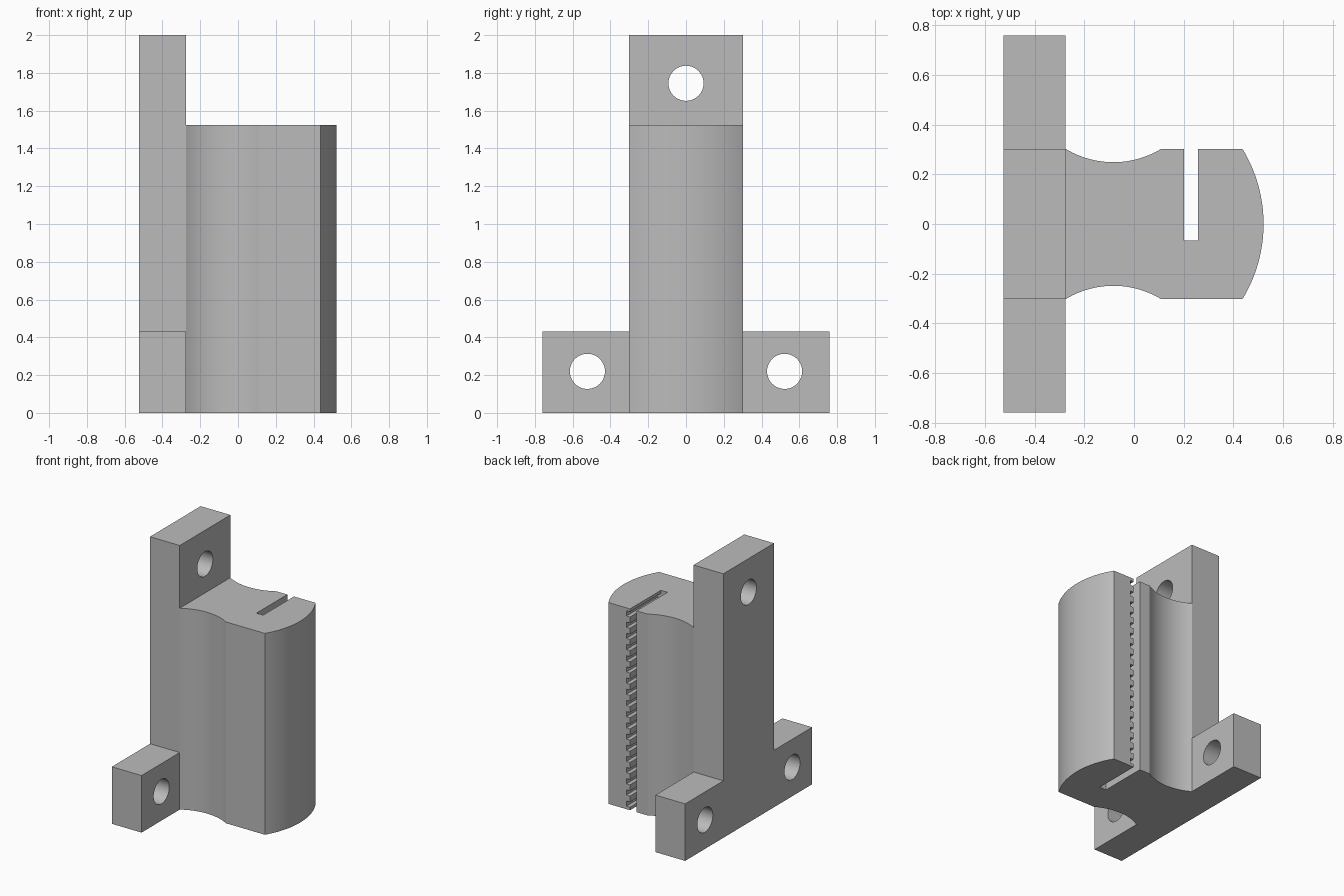
import bpy, bmesh, math
from mathutils import Vector

cube = bpy.data.objects.get("Cube")
if cube:
    bpy.data.objects.remove(cube, do_unlink=True)

grey = bpy.data.materials.new("plain grey")
grey.use_nodes = True
COLOUR = (0.5, 0.5, 0.5, 1)
grey.diffuse_color = COLOUR
grey.node_tree.nodes["Principled BSDF"].inputs["Base Color"].default_value = COLOUR

PLATE_BACK, PLATE_FRONT = -0.525, -0.276
HALF, WING = 0.303, 0.76            # half widths of the column and the feet
BODY_TOP, FOOT_TOP = 1.525, 0.432


def prism(name, points, axis, lo, hi):
    """Extrude a closed 2D profile along an axis."""
    place = {"x": lambda a, b: Vector((lo, a, b)),
             "y": lambda a, b: Vector((a, lo, b)),
             "z": lambda a, b: Vector((a, b, lo))}[axis]
    step = Vector([(hi - lo) * (axis == c) for c in "xyz"])
    bm = bmesh.new()
    face = bm.faces.new([bm.verts.new(place(a, b)) for a, b in points])
    top = bmesh.ops.extrude_face_region(bm, geom=[face])["geom"]
    bmesh.ops.translate(bm, vec=step, verts=[v for v in top if isinstance(v, bmesh.types.BMVert)])
    bmesh.ops.recalc_face_normals(bm, faces=bm.faces)
    mesh = bpy.data.meshes.new(name)
    bm.to_mesh(mesh)
    bm.free()
    mesh.materials.append(grey)
    obj = bpy.data.objects.new(name, mesh)
    bpy.context.collection.objects.link(obj)
    return obj


def combine(obj, other, operation):
    """Apply a boolean and discard the second shape."""
    mod = obj.modifiers.new(operation, "BOOLEAN")
    mod.operation, mod.solver, mod.object = operation, "EXACT", other
    bpy.context.view_layer.objects.active = obj
    bpy.ops.object.modifier_apply(modifier=mod.name)
    bpy.data.objects.remove(other, do_unlink=True)


def arc(start, end, sag, steps=24):
    """Circular arc between two points, bulging to the right of travel by sag."""
    a, b = Vector(start), Vector(end)
    half = (b - a).length / 2
    radius = (half * half + sag * sag) / (2 * sag)
    along = (b - a).normalized()
    out = Vector((along.y, -along.x))
    centre = (a + b) / 2 - out * (radius - sag)
    sweep = math.asin(half / radius)
    angles = [sweep * (2 * i / steps - 1) for i in range(steps + 1)]
    return [tuple(centre + radius * (math.sin(t) * along + math.cos(t) * out)) for t in angles]


# Inverted T mounting plate
side = [(WING, 0), (WING, FOOT_TOP), (HALF, FOOT_TOP), (HALF, 2)]
plate = prism("clamp_bracket", side + [(-y, z) for y, z in reversed(side)],
              "x", PLATE_BACK, PLATE_FRONT)

# Clamp body with waisted sides and rounded nose
waist = arc((0.11, -HALF), (PLATE_FRONT, -HALF), 0.054)[::-1]
nose = arc((0.437, -HALF), (0.437, HALF), 0.085, 32)
body = prism("clamp_body", waist + nose + [(x, -y) for x, y in reversed(waist)],
             "z", 0, BODY_TOP)

# Belt slot, with tooth grooves along its outer wall
SLOT_IN, SLOT_OUT, GROOVE = 0.201, 0.257, 0.287
TEETH = 18
pitch = BODY_TOP / TEETH
comb = [(SLOT_IN, BODY_TOP + 0.1), (SLOT_IN, -0.1), (SLOT_OUT, -0.1)]
for i in range(TEETH):
    low, high = (i + 0.27) * pitch, (i + 0.73) * pitch
    comb += [(SLOT_OUT, low), (GROOVE, low), (GROOVE, high), (SLOT_OUT, high)]
comb.append((SLOT_OUT, BODY_TOP + 0.1))
combine(body, prism("slot_cutter", comb, "y", -0.066, 0.5), "DIFFERENCE")
combine(plate, body, "UNION")

# Bolt holes
for y, z in [(0, 1.745), (-0.522, 0.22), (0.522, 0.22)]:
    ring = [(y + 0.093 * math.cos(math.tau * i / 48), z + 0.093 * math.sin(math.tau * i / 48))
            for i in range(48)]
    combine(plate, prism("hole_cutter", ring, "x", PLATE_BACK - 0.1, PLATE_FRONT + 0.1), "DIFFERENCE")

# Smooth curves, sharp corners
bpy.ops.object.select_all(action="DESELECT")
plate.select_set(True)
bpy.context.view_layer.objects.active = plate
bpy.ops.object.shade_smooth_by_angle(angle=math.radians(20))
